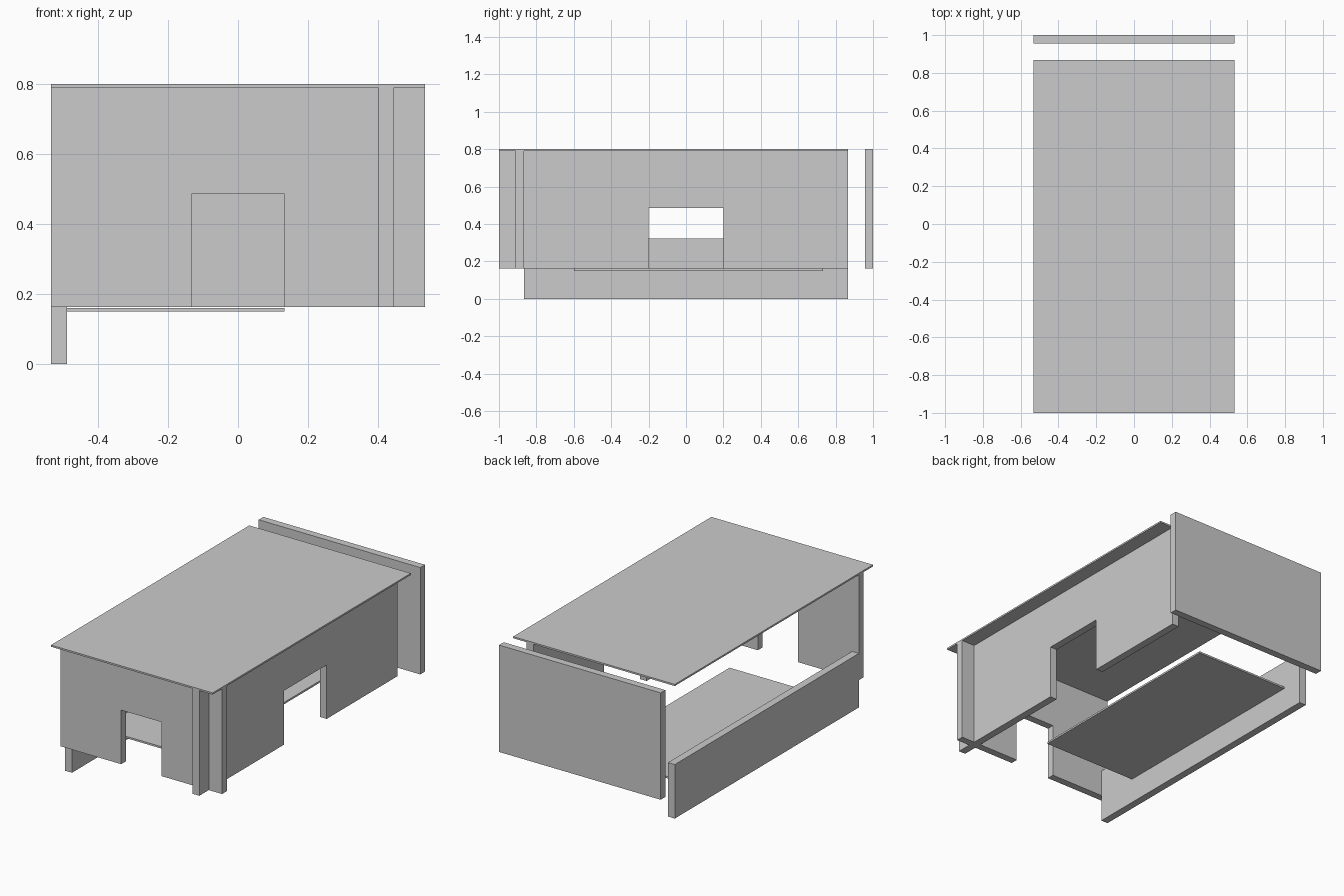
import bpy, bmesh

if "Cube" in bpy.data.objects:
    bpy.data.objects.remove(bpy.data.objects["Cube"])


def prism(name, outline, to_point, depth):
    """Extrude a 2D outline; to_point maps (u, v, d) to xyz."""
    bm = bmesh.new()
    d0, d1 = depth
    face = bm.faces.new([bm.verts.new(to_point(u, v, d0)) for u, v in outline])
    ext = bmesh.ops.extrude_face_region(bm, geom=[face])
    moved = [g for g in ext["geom"] if isinstance(g, bmesh.types.BMVert)]
    a, b = to_point(0, 0, d0), to_point(0, 0, d1)
    bmesh.ops.translate(bm, verts=moved, vec=[q - p for p, q in zip(a, b)])
    bmesh.ops.recalc_face_normals(bm, faces=bm.faces)
    mesh = bpy.data.meshes.new(name)
    bm.to_mesh(mesh)
    bm.free()
    obj = bpy.data.objects.new(name, mesh)
    bpy.context.collection.objects.link(obj)
    return obj


def box(name, x, y, z):
    outline = [(x[0], y[0]), (x[1], y[0]), (x[1], y[1]), (x[0], y[1])]
    return prism(name, outline, lambda u, v, d: (u, v, d), z)


def doorway_outline(u0, u1, half_width):
    """Wall outline with a central opening rising from the bottom edge."""
    return [(u0, LOW), (-half_width, LOW), (-half_width, DOOR), (half_width, DOOR),
            (half_width, LOW), (u1, LOW), (u1, HIGH), (u0, HIGH)]


LOW, DOOR, HIGH = 0.163, 0.485, 0.79
HALF_X = 0.533

# Flat roof and floor panels
box("roof_panel", (-HALF_X, HALF_X), (-1, 0.867), (HIGH, 0.80))
box("floor_panel", (-0.488, 0.133), (-0.6, 0.733), (0.15, 0.161))

# Detached back wall and low left wall
box("back_wall", (-HALF_X, HALF_X), (0.956, 1), (LOW, 0.80))
box("left_wall", (-HALF_X, -0.488), (-0.867, 0.867), (0, 0.322))

# Front and right walls with openings, crossing at the corner
prism("front_wall", doorway_outline(-HALF_X, HALF_X, 0.133),
      lambda u, v, d: (u, d, v), (-0.911, -0.867))
prism("right_wall", doorway_outline(-1, 0.867, 0.2),
      lambda u, v, d: (d, u, v), (0.40, 0.445))
